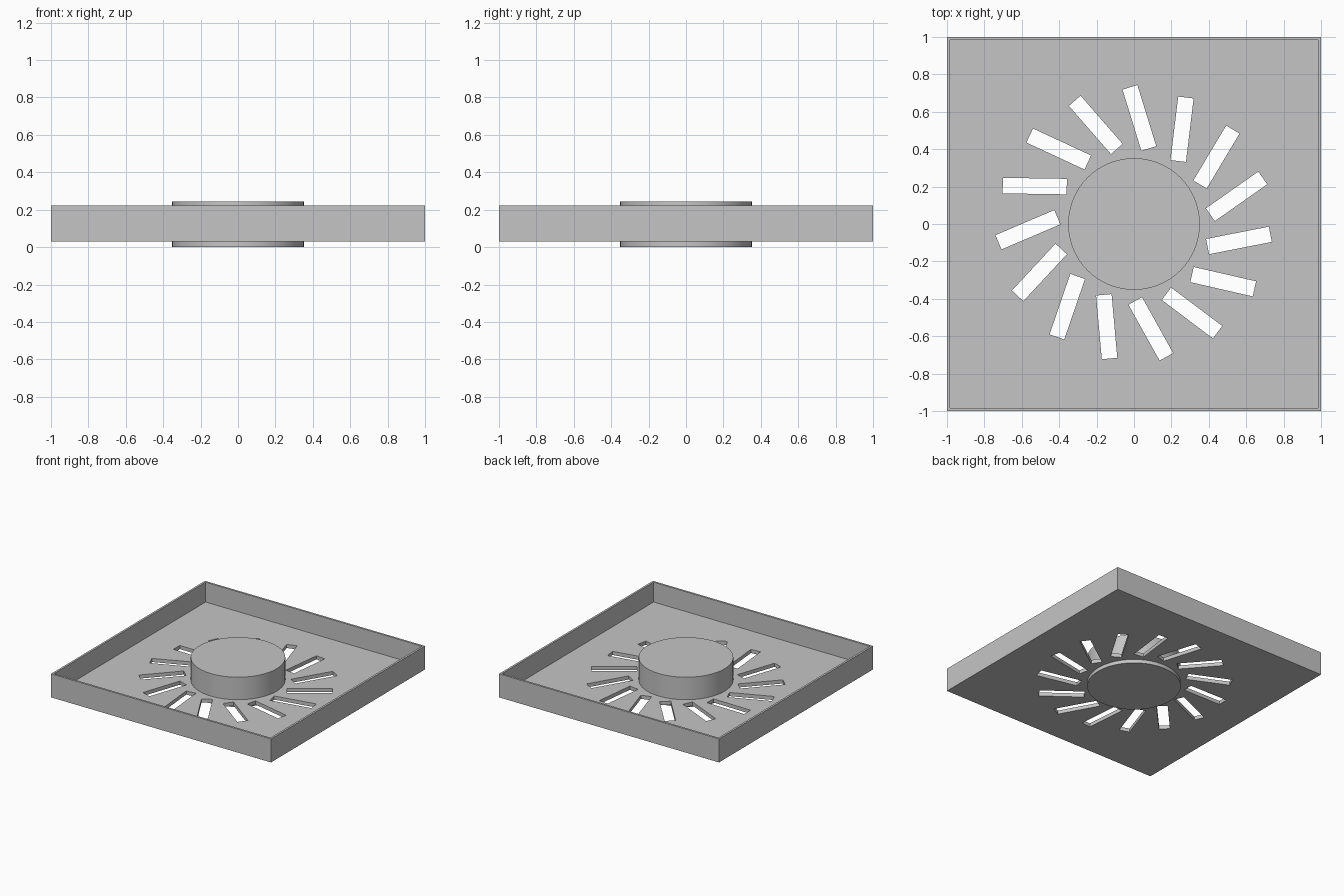
import bpy, bmesh, math
from mathutils import Matrix, Vector

if "Cube" in bpy.data.objects:
    bpy.data.objects.remove(bpy.data.objects["Cube"])

grey = bpy.data.materials.new("light grey")
grey.diffuse_color = (0.56, 0.56, 0.56, 1)
grey.use_nodes = True
grey.node_tree.nodes["Principled BSDF"].inputs["Base Color"].default_value = grey.diffuse_color


def make_object(name, bm):
    bmesh.ops.recalc_face_normals(bm, faces=bm.faces)
    mesh = bpy.data.meshes.new(name)
    bm.to_mesh(mesh)
    bm.free()
    mesh.materials.append(grey)
    obj = bpy.data.objects.new(name, mesh)
    bpy.context.collection.objects.link(obj)
    return obj


def add_box(bm, size, matrix):
    bmesh.ops.create_cube(bm, size=1, matrix=matrix @ Matrix.Diagonal((*size, 1)))


BOTTOM, FLOOR, RIM, WALL = 0.03, 0.06, 0.223, 0.024

# Square tray: the top face is inset for the rim and pushed down to the floor
bm = bmesh.new()
add_box(bm, (2, 2, RIM - BOTTOM), Matrix.Translation((0, 0, (RIM + BOTTOM) / 2)))
bm.faces.ensure_lookup_table()
top = max(bm.faces, key=lambda f: f.calc_center_median().z)
bmesh.ops.inset_region(bm, faces=[top], thickness=WALL)
inner = bmesh.ops.extrude_face_region(bm, geom=[top])
verts = [v for v in inner["geom"] if isinstance(v, bmesh.types.BMVert)]
bmesh.ops.translate(bm, verts=verts, vec=Vector((0, 0, FLOOR - RIM)))
if top.is_valid:
    bmesh.ops.delete(bm, geom=[top], context='FACES_ONLY')
tray = make_object("tray", bm)

# Fifteen skewed slots around the hub, cut through the floor
bm = bmesh.new()
for i in range(15):
    angle = math.radians(-8.9 + 24 * i)
    centre = Matrix.Translation((0.568 * math.cos(angle), 0.568 * math.sin(angle), 0.045))
    add_box(bm, (0.342, 0.083, 0.12),
            centre @ Matrix.Rotation(angle + math.radians(20), 4, 'Z'))
cutter = make_object("slot_cutter", bm)
cutter.hide_render = True
cutter.hide_viewport = True
cut = tray.modifiers.new("slots", 'BOOLEAN')
cut.operation = 'DIFFERENCE'
cut.solver = 'EXACT'
cut.object = cutter

# Round hub standing slightly proud of the tray above and below
bm = bmesh.new()
bmesh.ops.create_cone(bm, cap_ends=True, segments=96, radius1=0.352, radius2=0.352,
                      depth=0.245, matrix=Matrix.Translation((0, 0, 0.1225)))
hub = make_object("hub", bm)
bpy.ops.object.select_all(action='DESELECT')
hub.select_set(True)
bpy.context.view_layer.objects.active = hub
bpy.ops.object.shade_smooth_by_angle(angle=math.radians(30))
